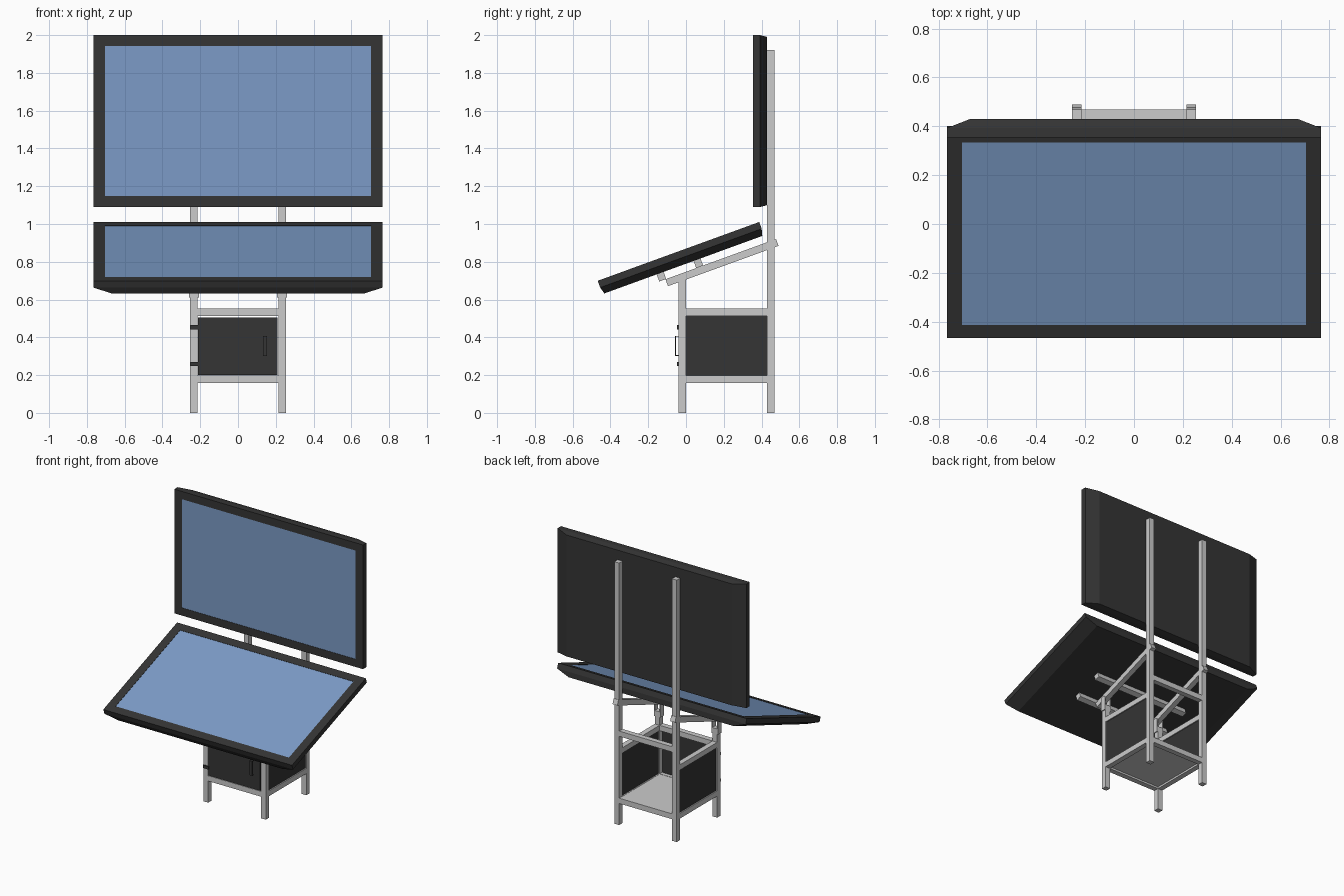
import bpy, bmesh
from math import radians, sin, cos, pi
from mathutils import Matrix, Vector

if "Cube" in bpy.data.objects:
    bpy.data.objects.remove(bpy.data.objects["Cube"])


def material(name, color):
    m = bpy.data.materials.new(name)
    m.diffuse_color = (*color, 1)
    m.use_nodes = True
    m.node_tree.nodes["Principled BSDF"].inputs["Base Color"].default_value = m.diffuse_color
    return m


DARK = material("dark_casing", (0.035, 0.035, 0.035))
BLUE = material("blue_glass", (0.2, 0.33, 0.57))


def finish(name, bm, mat=None, matrix=None):
    bmesh.ops.recalc_face_normals(bm, faces=bm.faces)
    mesh = bpy.data.meshes.new(name)
    bm.to_mesh(mesh)
    bm.free()
    ob = bpy.data.objects.new(name, mesh)
    bpy.context.collection.objects.link(ob)
    if mat:
        mesh.materials.append(mat)
    if matrix is not None:
        ob.matrix_world = matrix
    return ob


def box(name, x, y, z, mat=None, matrix=None):
    """Box from (min, max) ranges on each axis."""
    bm = bmesh.new()
    bmesh.ops.create_cube(bm, size=1)
    for v in bm.verts:
        v.co = Vector([(r[0] + r[1]) / 2 + c * (r[1] - r[0])
                       for r, c in zip((x, y, z), v.co)])
    return finish(name, bm, mat, matrix)


def prism_x(name, x, outline):
    """Extrude a (y, z) outline between two x positions."""
    bm = bmesh.new()
    face = bm.faces.new([bm.verts.new((x[0], y, z)) for y, z in outline])
    ext = bmesh.ops.extrude_face_region(bm, geom=[face])["geom"]
    verts = [g for g in ext if isinstance(g, bmesh.types.BMVert)]
    bmesh.ops.translate(bm, verts=verts, vec=(x[1] - x[0], 0, 0))
    return finish(name, bm)


def display(name, matrix):
    """Chamfered casing with a recessed glass, facing local -y."""
    rings = [(0.703, 0.398, 0.004), (0.703, 0.398, 0), (0.765, 0.455, 0),
             (0.765, 0.455, 0.038), (0.67, 0.445, 0.075)]
    bm = bmesh.new()
    loops = [[bm.verts.new((sx * w, d, sz * h))
              for sx, sz in ((-1, -1), (1, -1), (1, 1), (-1, 1))]
             for w, h, d in rings]
    for a, b in zip(loops, loops[1:]):
        for i in range(4):
            j = (i + 1) % 4
            bm.faces.new((a[i], a[j], b[j], b[i]))
    bm.faces.new(loops[-1])
    bm.faces.new(loops[0])
    finish(name + "_casing", bm, DARK, matrix)
    box(name + "_glass", (-0.703, 0.703), (0.002, 0.0045), (-0.398, 0.398), BLUE, matrix)


# Two displays: one upright, one tilted like a desk
display("upright_display", Matrix.Translation((0, 0.355, 1.545)))
TILT = Matrix.Translation((0, -0.04, 0.855)) @ Matrix.Rotation(radians(20), 4, 'X')
display("desk_display", TILT @ Matrix.Rotation(radians(-90), 4, 'X'))

FRONT, BACK, IN, OUT = (-0.039, 0.0), (0.43, 0.469), 0.214, 0.253
LOW, TOP, REAR = (0.158, 0.197), (0.513, 0.552), (0.65, 0.689)

for side, s in (("left", -1), ("right", 1)):
    px = tuple(sorted((s * IN, s * OUT)))
    # Posts and side rails
    box(side + "_front_post", px, FRONT, (0, 0.65))
    box(side + "_back_post", px, BACK, (0, 1.92))
    box(side + "_lower_rail", px, (0, 0.43), LOW)
    box(side + "_upper_rail", px, (0, 0.43), TOP)
    # Cabinet side panel
    box(side + "_cabinet_panel", tuple(sorted((s * 0.222, s * 0.245))),
        (0, 0.43), (0.197, 0.513), DARK)
    # Sloping support arm under the desk display
    box(side + "_support_arm", px, (-0.115, 0.508), (-0.154, -0.115), None, TILT)
    # Rounded pivot cheeks joining post to arm
    arc = [(-0.0195 + 0.0195 * cos(a * pi / 8), 0.702 + 0.0195 * sin(a * pi / 8))
           for a in range(9)]
    outline = [(-0.039, 0.61), (0, 0.61)] + arc
    for n, cx in (("inner", IN - 0.007), ("outer", OUT)):
        prism_x(f"{side}_{n}_pivot_cheek", tuple(sorted((s * cx, s * (cx + 0.007)))), outline)

# Cross rails
box("front_lower_rail", (-IN, IN), FRONT, LOW)
box("front_upper_rail", (-IN, IN), FRONT, TOP)
box("back_lower_rail", (-IN, IN), BACK, LOW)
box("back_upper_rail", (-IN, IN), BACK, REAR)

# Mounting bars between arms and desk display
for name, y in (("front", -0.15), ("rear", 0.058)):
    box(name + "_mounting_bar", (-0.39, 0.39), (y, y + 0.039), (-0.115, -0.075), None, TILT)

# Cabinet floor, door, hinges and handle
box("cabinet_floor", (-0.225, 0.225), (-0.01, 0.44), (0.172, 0.195))
box("cabinet_door", (-0.212, 0.208), (-0.040, -0.022), (0.2, 0.506), DARK)
for name, z in (("lower", 0.258), ("upper", 0.453)):
    box(name + "_hinge", (-0.252, -0.208), (-0.047, -0.038), (z - 0.011, z + 0.011), DARK)
box("handle_grip", (0.132, 0.154), (-0.057, -0.053), (0.302, 0.408), DARK)
for name, z in (("lower", 0.302), ("upper", 0.404)):
    box(name + "_handle_leg", (0.132, 0.154), (-0.055, -0.039), (z, z + 0.004), DARK)
